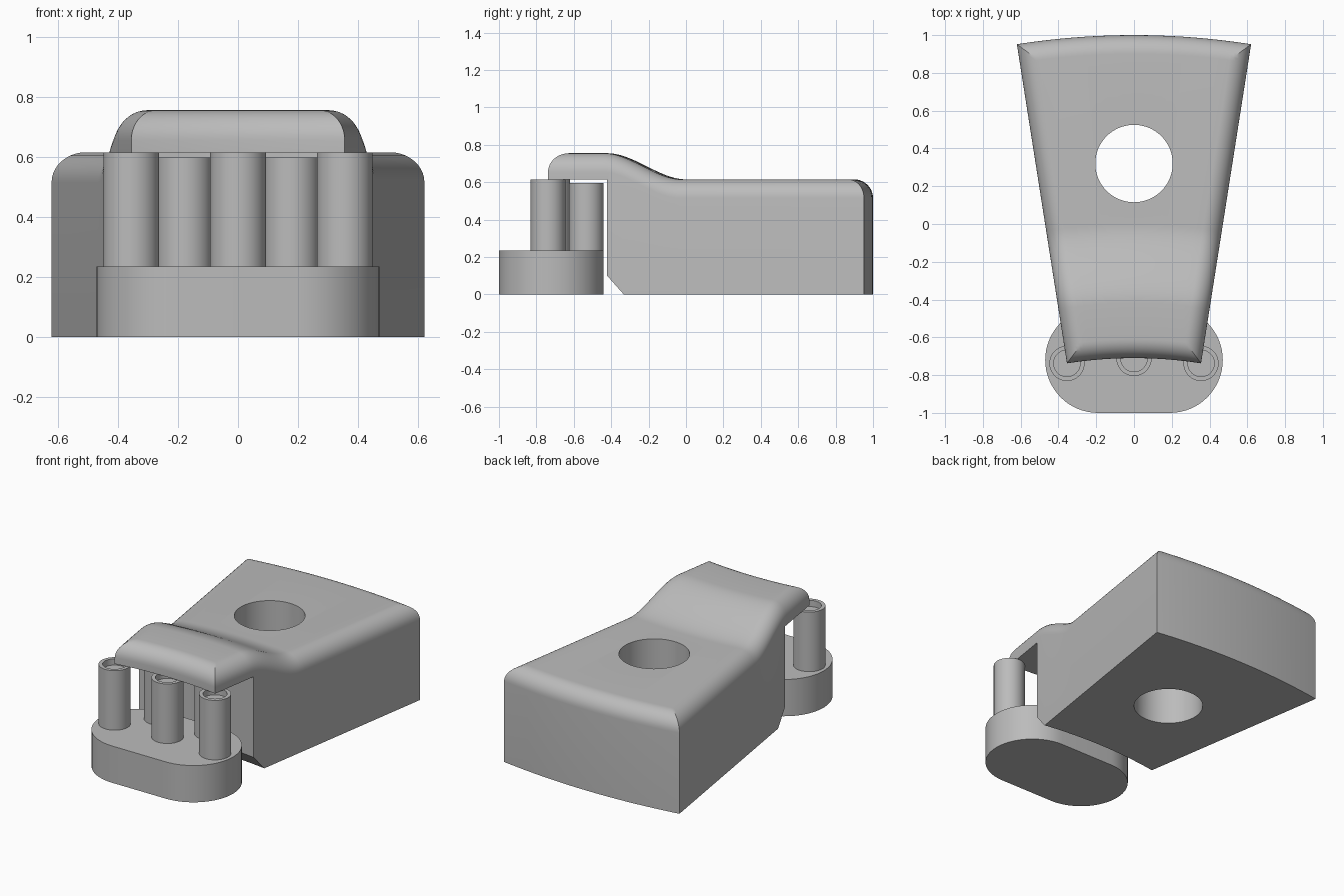
import bpy, bmesh
from math import sin, cos, asin, radians, pi, tau

if "Cube" in bpy.data.objects:
    bpy.data.objects.remove(bpy.data.objects["Cube"])

grey = bpy.data.materials.new("plain grey")
grey.use_nodes = True
colour = (0.5, 0.5, 0.5, 1)
grey.diffuse_color = colour
grey.node_tree.nodes["Principled BSDF"].inputs["Base Color"].default_value = colour

APEX_Y = -3.0               # centre of the arcs of the wedge
R_IN, R_OUT = 2.29, 4.0     # front and back arc radii
HALF = asin(0.62 / R_OUT)   # half angle of the wedge
FILLET = 0.1
LOW, HIGH = 0.615, 0.755    # deck and lip heights


def finish(name, bm):
    bmesh.ops.remove_doubles(bm, verts=bm.verts, dist=1e-5)
    bmesh.ops.recalc_face_normals(bm, faces=bm.faces)
    mesh = bpy.data.meshes.new(name)
    bm.to_mesh(mesh)
    bm.free()
    mesh.materials.append(grey)
    obj = bpy.data.objects.new(name, mesh)
    bpy.context.collection.objects.link(obj)
    return obj


def activate(obj):
    bpy.ops.object.select_all(action='DESELECT')
    obj.select_set(True)
    bpy.context.view_layer.objects.active = obj


def smooth(obj):
    activate(obj)
    bpy.ops.object.shade_smooth_by_angle(angle=radians(30))


def lathe(name, profile, x, y):
    """Revolve a closed (radius, height) profile fully about a vertical axis."""
    bm = bmesh.new()
    verts = [bm.verts.new((x + r, y, z)) for r, z in profile]
    edges = [bm.edges.new(pair) for pair in zip(verts, verts[1:])]
    bmesh.ops.spin(bm, geom=verts + edges, cent=(x, y, 0), axis=(0, 0, 1),
                   angle=tau, steps=64)
    return finish(name, bm)


def cut(obj, cutter):
    cutter.hide_render = True
    mod = obj.modifiers.new("cut", 'BOOLEAN')
    mod.operation, mod.solver, mod.object = 'DIFFERENCE', 'EXACT', cutter
    activate(obj)
    bpy.ops.object.modifier_apply(modifier=mod.name)
    bpy.data.objects.remove(cutter)


def deck(r):
    """Height of the top: raised lip easing down to the flat deck."""
    t = min(max((r - 2.58) / 0.42, 0), 1)
    return HIGH + (LOW - HIGH) * t * t * (3 - 2 * t)


# Clamp body: wedge with rounded top edges and mitred corners
N = 10
rounds = [(FILLET * (1 - cos(k * pi / 2 / N)), FILLET * (1 - sin(k * pi / 2 / N)))
          for k in range(N + 1)]
rows = [(R_IN + d, drop) for d, drop in rounds]
rows += [(2.58 + 0.42 * k / 20, 0) for k in range(21)]
rows += [(R_OUT - d, drop) for d, drop in reversed(rounds)]

bm = bmesh.new()
grid = []
for r, end_drop in rows:
    side = [(HALF - asin(d / r), drop) for d, drop in rounds]
    inner = side[-1][0]
    middle = [(inner * (1 - k / 8), 0) for k in range(1, 16)]
    columns = side + middle + [(-a, drop) for a, drop in reversed(side)]
    grid.append([bm.verts.new((r * sin(a), APEX_Y + r * cos(a),
                               deck(r) - max(drop, end_drop)))
                 for a, drop in columns])
nr, nc = len(grid), len(grid[0])
for i in range(nr - 1):
    for j in range(nc - 1):
        a, b = grid[i][j], grid[i][j + 1]
        c, d = grid[i + 1][j + 1], grid[i + 1][j]
        ei, ej = min(i, nr - 2 - i), min(j, nc - 2 - j)
        if ei == ej and ei < N:         # split along the mitre
            if (i == ei) == (j == ej):
                bm.faces.new((a, b, c))
                bm.faces.new((a, c, d))
            else:
                bm.faces.new((a, b, d))
                bm.faces.new((b, c, d))
        else:
            bm.faces.new((a, b, c, d))
rim = [e for e in bm.edges if e.is_boundary]
walls = bmesh.ops.extrude_edge_only(bm, edges=rim)["geom"]
for v in walls:
    if isinstance(v, bmesh.types.BMVert):
        v.co.z = 0
floor = [e for e in walls if isinstance(e, bmesh.types.BMEdge) and e.is_boundary]
bmesh.ops.contextual_create(bm, geom=floor)
body = finish("clamp_body", bm)

# Undercut below the lip, with the chamfered toe
undercut = [(2.0, -0.1), (2.79, -0.1), (2.61, 0.1), (2.61, LOW), (2.0, LOW)]
bm = bmesh.new()
sweep = 2 * HALF + 0.2
start = -sweep / 2
face = bm.faces.new([bm.verts.new((r * sin(start), APEX_Y + r * cos(start), z))
                     for r, z in undercut])
bmesh.ops.spin(bm, geom=[face] + face.edges[:] + face.verts[:],
               cent=(0, APEX_Y, 0), axis=(0, 0, -1), angle=sweep, steps=32)
# keep both end caps so the cutter is closed
if any(e.is_boundary for e in bm.edges):
    bmesh.ops.holes_fill(bm, edges=[e for e in bm.edges if e.is_boundary])
cut(body, finish("undercut_cutter", bm))

# Bolt hole
cut(body, lathe("hole_cutter", [(0, -0.2), (0.205, -0.2), (0.205, 1), (0, 1)], 0, 0.32))
smooth(body)

# Rounded foot
bm = bmesh.new()
outline = []
for sign in (1, -1):
    for k in range(33):
        a = -pi / 2 + pi * k / 32
        outline.append(bm.verts.new((sign * (0.19 + 0.28 * cos(a)),
                                     -0.72 + sign * 0.28 * sin(a), 0)))
base = bm.faces.new(outline)
top = bmesh.ops.extrude_face_region(bm, geom=[base], use_keep_orig=True)["geom"]
for v in top:
    if isinstance(v, bmesh.types.BMVert):
        v.co.z = 0.235
smooth(finish("foot", bm))

# Hollow-topped pins: three in front along the lip arc, two behind
pins = [("front_pin_right", -0.355, -0.738, LOW), ("front_pin_middle", 0, -0.712, LOW),
        ("front_pin_left", 0.355, -0.738, LOW),
        ("rear_pin_right", -0.178, -0.533, 0.597), ("rear_pin_left", 0.178, -0.533, 0.597)]
for name, x, y, z in pins:
    profile = [(0, 0.22), (0.093, 0.22), (0.093, z), (0.07, z),
               (0.07, z - 0.04), (0, z - 0.04)]
    smooth(lathe(name, profile, x, y))
